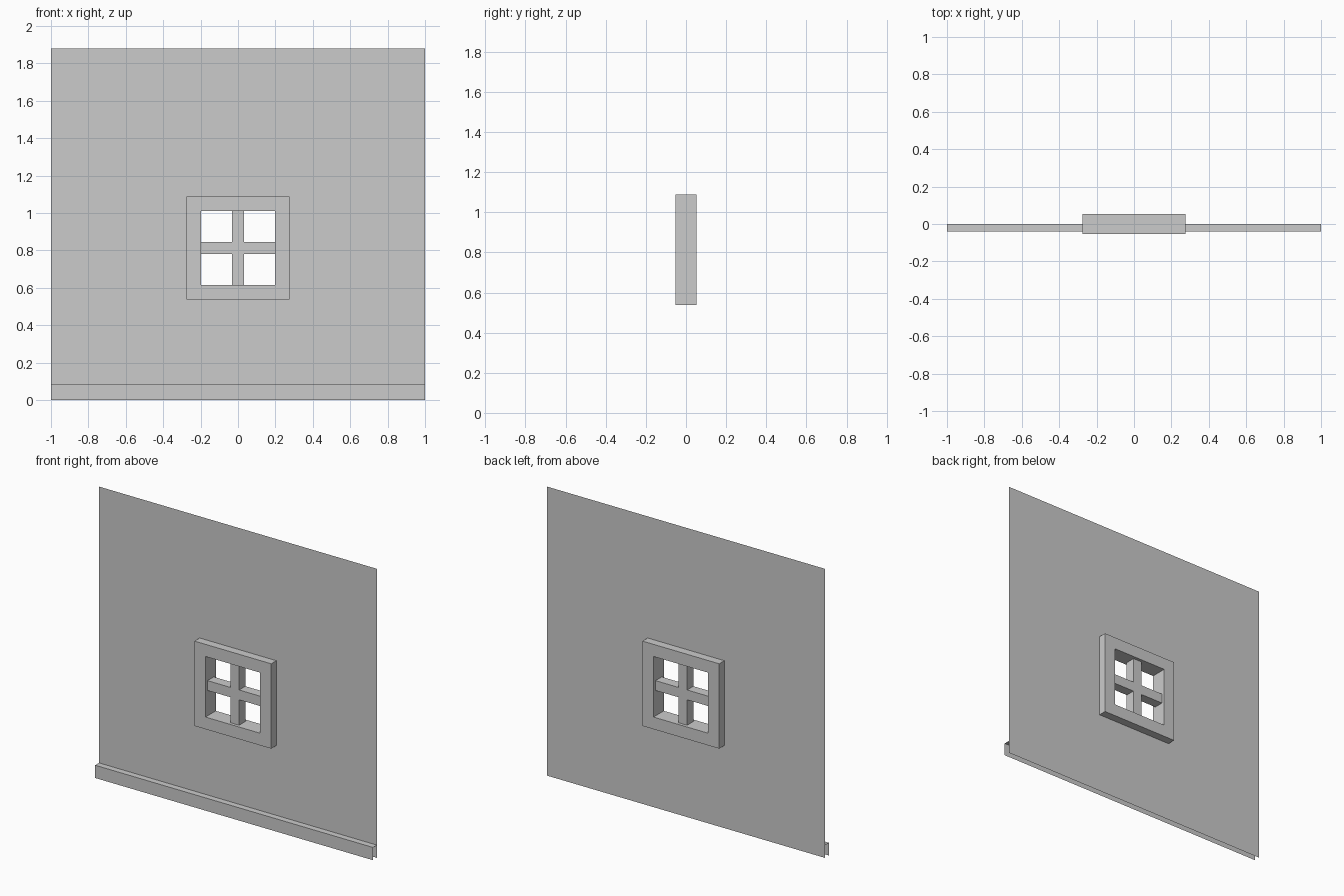
import bpy

if "Cube" in bpy.data.objects:
    bpy.data.objects.remove(bpy.data.objects["Cube"])

W, H = 1.0, 1.88          # wall half width, height
CZ = 0.813                # window centre height
OUT, INN = 0.276, 0.197   # frame half sizes
D = 0.053                 # frame half depth


def make(name, verts, faces):
    me = bpy.data.meshes.new(name)
    me.from_pydata(verts, [], faces)
    me.update()
    ob = bpy.data.objects.new(name, me)
    bpy.context.collection.objects.link(ob)
    return ob


def rect(x, z0, z1, y):
    return [(-x, y, z0), (x, y, z0), (x, y, z1), (-x, y, z1)]


def square(r, y):
    return rect(r, CZ - r, CZ + r, y)


def ring(a, b):
    """Quads joining two four-point loops starting at a and b."""
    return [(a + i, a + (i + 1) % 4, b + (i + 1) % 4, b + i) for i in range(4)]


def box(name, hx, hy, hz):
    bpy.ops.mesh.primitive_cube_add(size=2, location=(0, 0, CZ))
    ob = bpy.context.object
    ob.name = name
    ob.scale = (hx, hy, hz)
    bpy.ops.object.transform_apply(location=False, rotation=False, scale=True)


# Thin wall sheet with a window hole hidden under the frame
make("wall", rect(W, 0, H, 0) + square((OUT + INN) / 2, 0), ring(0, 4))

# Skirting board: open L profile with top and front only
profile = [(0, 0.083), (-0.04, 0.083), (-0.04, 0)]
make("skirting_board",
     [(x, y, z) for y, z in profile for x in (-W, W)],
     [(0, 2, 3, 1), (2, 4, 5, 3)])

# Square window frame
make("window_frame",
     square(OUT, -D) + square(INN, -D) + square(INN, D) + square(OUT, D),
     ring(0, 4) + ring(4, 8) + ring(8, 12) + ring(12, 0))

# Crossing glazing bars, set back from the frame face
box("vertical_bar", 0.031, 0.033, INN)
box("horizontal_bar", INN, 0.032, 0.032)
